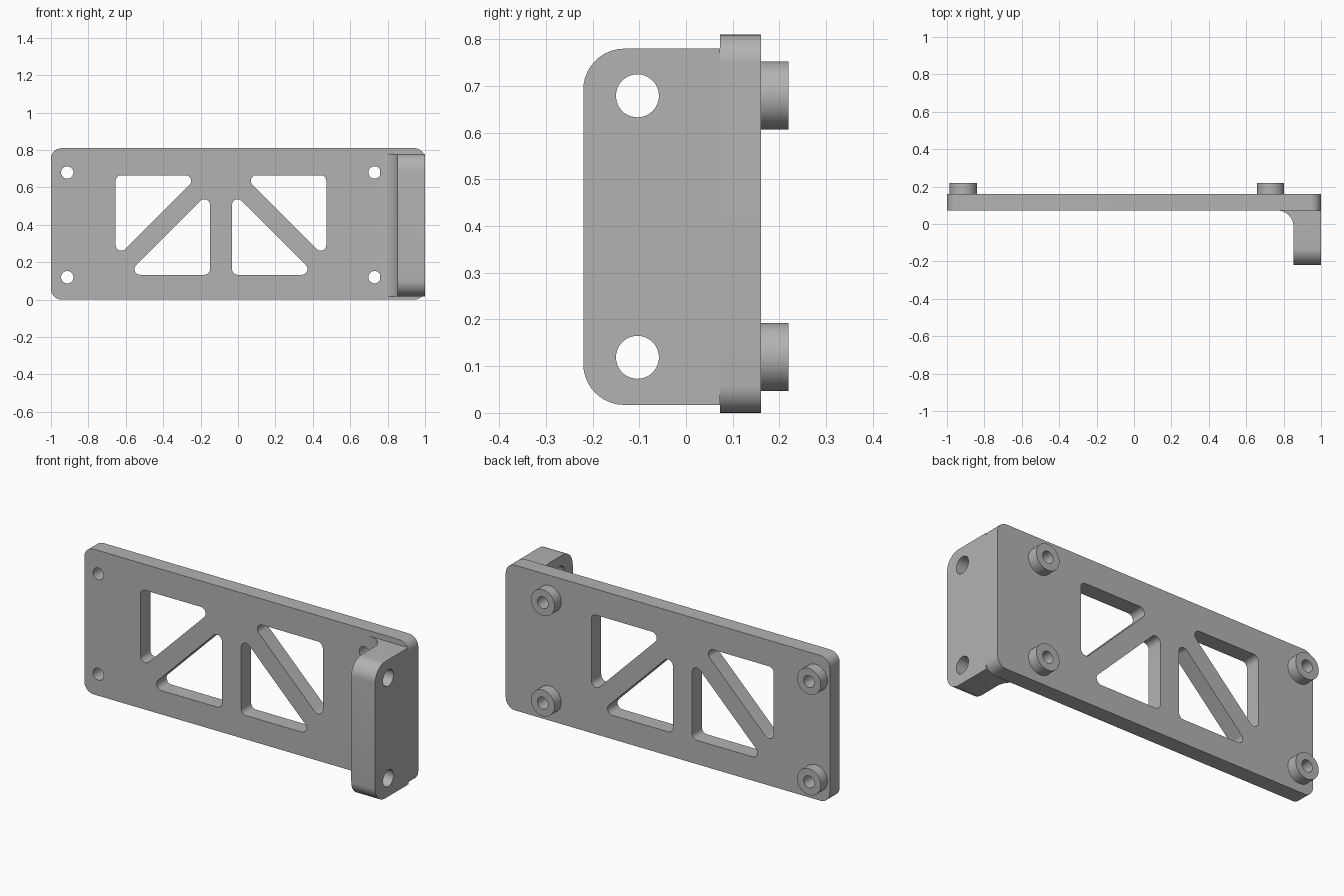
import bpy, bmesh
from math import pi, cos, sin, tan
from mathutils import Vector, Matrix

cube = bpy.data.objects.get("Cube")
if cube:
    bpy.data.objects.remove(cube)

GREY = (0.45, 0.45, 0.45, 1)
mat = bpy.data.materials.new("plain grey")
mat.use_nodes = True
mat.diffuse_color = GREY
mat.node_tree.nodes["Principled BSDF"].inputs["Base Color"].default_value = GREY

# Each drawing plane gives the world axes of (across, up, depth)
PLANES = {"xz": ((1, 0, 0), (0, 0, 1), (0, 1, 0)),
          "yz": ((0, 1, 0), (0, 0, 1), (1, 0, 0)),
          "xy": ((1, 0, 0), (0, 1, 0), (0, 0, 1))}


def circle(x, y, r, n=48):
    return [(x + r * cos(2 * pi * i / n), y + r * sin(2 * pi * i / n)) for i in range(n)]


def rounded(corners, radii, n=10):
    """Polygon whose corners are replaced by tangent arcs."""
    out = []
    for i, (c, r) in enumerate(zip(corners, radii)):
        p = Vector(c)
        if r == 0:
            out.append(p)
            continue
        a = (Vector(corners[i - 1]) - p).normalized()
        b = (Vector(corners[(i + 1) % len(corners)]) - p).normalized()
        half = a.angle(b) / 2
        centre = p + (a + b).normalized() * (r / sin(half))
        start = p + a * (r / tan(half)) - centre
        turn = (pi - 2 * half) * (1 if a.x * b.y - a.y * b.x < 0 else -1)
        for k in range(n + 1):
            out.append(centre + Matrix.Rotation(turn * k / n, 2) @ start)
    return out


def rectangle(x0, x1, y0, y1):
    return [(x0, y0), (x1, y0), (x1, y1), (x0, y1)]


def extrude(name, plane, loops, d0, d1):
    """Fill the loops (inner ones become holes) and extrude from d0 to d1."""
    curve = bpy.data.curves.new(name, "CURVE")
    curve.dimensions = "2D"
    curve.fill_mode = "BOTH"
    curve.extrude = (d1 - d0) / 2
    for loop in loops:
        spline = curve.splines.new("POLY")
        spline.points.add(len(loop) - 1)
        for point, co in zip(spline.points, loop):
            point.co = (co[0], co[1], 0, 1)
        spline.use_cyclic_u = True
    temp = bpy.data.objects.new(name + " outline", curve)
    bpy.context.collection.objects.link(temp)
    bpy.context.view_layer.update()
    mesh = bpy.data.meshes.new_from_object(
        temp.evaluated_get(bpy.context.evaluated_depsgraph_get()))
    bpy.data.objects.remove(temp)
    across, up, depth = (Vector(v) for v in PLANES[plane])
    bm = bmesh.new()
    bm.from_mesh(mesh)
    for v in bm.verts:
        v.co = across * v.co.x + up * v.co.y + depth * (v.co.z + (d0 + d1) / 2)
    bmesh.ops.remove_doubles(bm, verts=bm.verts, dist=1e-5)
    bmesh.ops.recalc_face_normals(bm, faces=bm.faces)
    bm.to_mesh(mesh)
    bm.free()
    mesh.materials.clear()
    mesh.materials.append(mat)
    mesh.name = name
    obj = bpy.data.objects.new(name, mesh)
    bpy.context.collection.objects.link(obj)
    return obj


def smooth(obj):
    bpy.ops.object.select_all(action="DESELECT")
    obj.select_set(True)
    bpy.context.view_layer.objects.active = obj
    bpy.ops.object.shade_smooth_by_angle(angle=pi / 6)


FRONT, BACK, TIP = 0.073, 0.161, 0.22
BOLTS = [(x, z) for x in (-0.913, 0.73) for z in (0.12, 0.68)]
BOLT_R = 0.033

# Plate with bolt holes and a mirrored truss of triangular windows
loops = [rounded(rectangle(-1, 1, 0, 0.81), [0.058] * 4)]
loops += [circle(x, z, BOLT_R) for x, z in BOLTS]
MID, LEG = -0.091, 0.446
for s in (-1, 1):
    for off, z, d in ((0.563, 0.665, -1), (0.059, 0.133, 1)):
        x = MID + s * off
        loops.append(rounded([(x, z), (x + s * d * LEG, z), (x, z + d * LEG)], [0.03] * 3))
smooth(extrude("plate", "xz", loops, FRONT, BACK))

# Round spacers behind the bolt holes
for i, (x, z) in enumerate(BOLTS):
    smooth(extrude(f"spacer_{i + 1}", "xz",
                   [circle(x, z, 0.073), circle(x, z, BOLT_R)], BACK, TIP))

# Side flange: filleted section trimmed by a rounded, drilled side outline
section = [(0.853, -0.22), (1, -0.22), (1, FRONT), (0.76, FRONT),
           (0.76, FRONT - 0.0005), (0.853, FRONT - 0.0005)]
flange = extrude("side_flange", "xy",
                 [rounded(section, [0, 0, 0, 0, 0, 0.087])], -0.1, 0.9)
side = [rounded(rectangle(-0.22, 0.2, 0.017, 0.78), [0.088, 0, 0, 0.088])]
side += [circle(-0.104, z, 0.046) for z in (0.119, 0.679)]
trimmer = extrude("flange_trimmer", "yz", side, 0.6, 1.2)
trim = flange.modifiers.new("trim", "BOOLEAN")
trim.operation = "INTERSECT"
trim.solver = "EXACT"
trim.object = trimmer
bpy.context.view_layer.objects.active = flange
bpy.ops.object.modifier_apply(modifier=trim.name)
bpy.data.objects.remove(trimmer)
smooth(flange)
